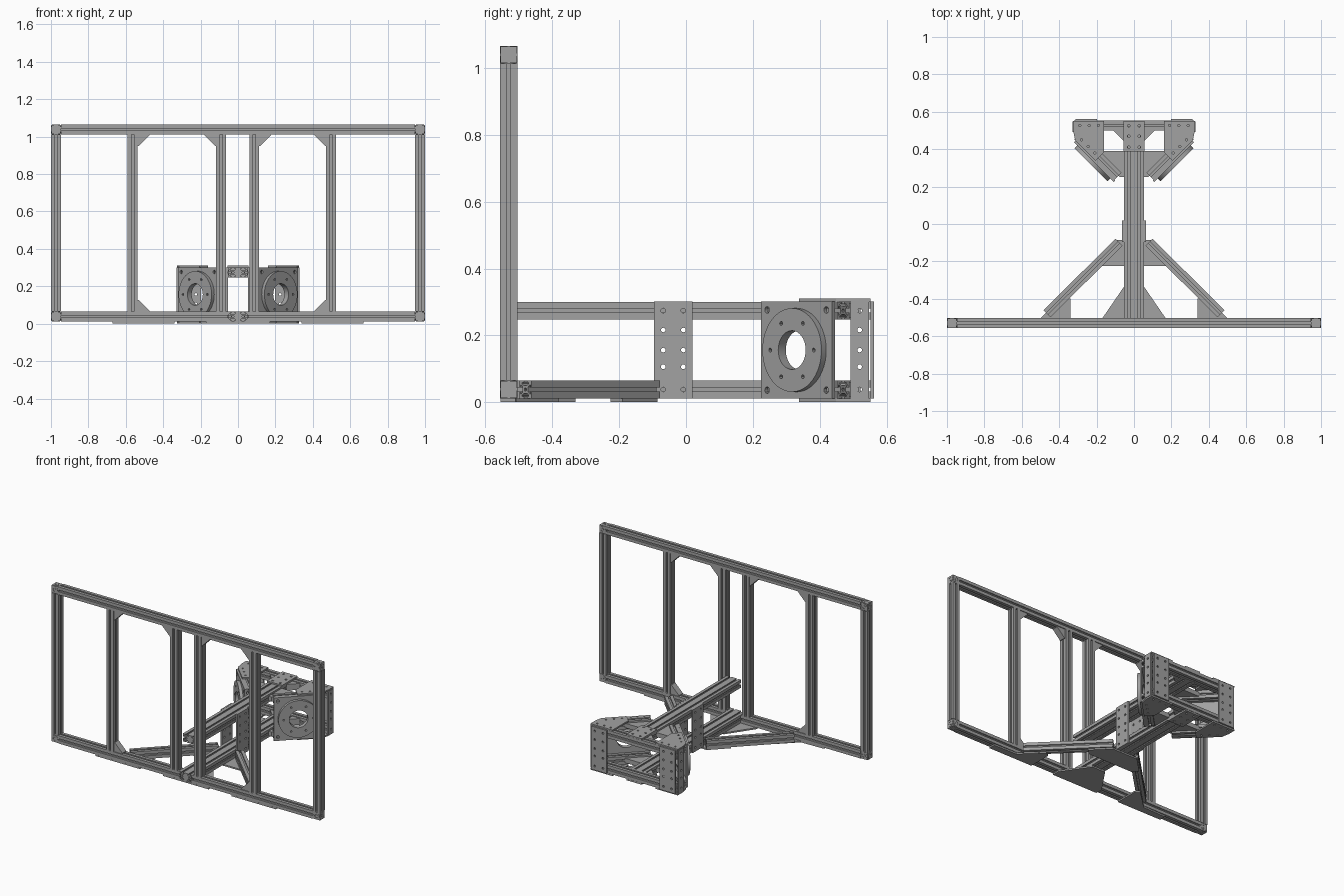
import bpy, bmesh, math
from mathutils import Matrix, Vector

if "Cube" in bpy.data.objects:
    bpy.data.objects.remove(bpy.data.objects["Cube"], do_unlink=True)


def material(name, value):
    m = bpy.data.materials.new(name)
    m.use_nodes = True
    color = (value, value, value, 1)
    m.diffuse_color = color
    m.node_tree.nodes["Principled BSDF"].inputs["Base Color"].default_value = color
    return m


GREY = material("aluminium grey", 0.36)
X, Y, Z = Vector((1, 0, 0)), Vector((0, 1, 0)), Vector((0, 0, 1))
S = 0.053          # bar side
H = S / 2
T = 0.01           # plate thickness
LOW, HIGH = 0.0385, 0.274   # heights of the two bar levels
FRONT = -0.53      # depth of the front frame


def circle(x, y, r, n=16):
    return [(x + r * math.cos(math.tau * i / n), y + r * math.sin(math.tau * i / n)) for i in range(n)]


def extrude(name, loops, depth, origin, u, v):
    """Fill closed loops (outline and holes) in the u, v plane and thicken them about the origin."""
    curve = bpy.data.curves.new(name, 'CURVE')
    curve.dimensions = '2D'
    curve.fill_mode = 'BOTH'
    curve.extrude = depth / 2
    for loop in loops:
        sp = curve.splines.new('POLY')
        sp.points.add(len(loop) - 1)
        for p, (x, y) in zip(sp.points, loop):
            p.co = (x, y, 0, 1)
        sp.use_cyclic_u = True
    temp = bpy.data.objects.new(name + "_curve", curve)
    bpy.context.collection.objects.link(temp)
    graph = bpy.context.evaluated_depsgraph_get()
    mesh = bpy.data.meshes.new_from_object(temp.evaluated_get(graph))
    bpy.data.objects.remove(temp, do_unlink=True)
    bpy.data.curves.remove(curve)
    n = u.cross(v)
    place = Matrix((u, v, n)).transposed().to_4x4()
    place.translation = Vector(origin)
    bm = bmesh.new()
    bm.from_mesh(mesh)
    bmesh.ops.remove_doubles(bm, verts=bm.verts, dist=0.00005)
    bm.transform(place)
    bmesh.ops.recalc_face_normals(bm, faces=bm.faces)
    bm.to_mesh(mesh)
    bm.free()
    mesh.name = name
    mesh.materials.clear()
    mesh.materials.append(GREY)
    ob = bpy.data.objects.new(name, mesh)
    bpy.context.collection.objects.link(ob)
    bpy.ops.object.select_all(action='DESELECT')
    ob.select_set(True)
    bpy.context.view_layer.objects.active = ob
    bpy.ops.object.shade_smooth_by_angle(angle=math.radians(30))
    return ob


def section(cells):
    """Slotted bar cross-section, one or two cells wide."""
    half = [(-0.006, 0), (-0.006, 0.006), (-0.014, 0.006), (-0.014, 0.009), (-0.007, 0.0145)]
    slot = half + [(-t, d) for t, d in reversed(half)]
    w = cells * H
    centres = [(i - (cells - 1) / 2) * S for i in range(cells)]
    top = [(-w, H)] + [(c + t, H - d) for c in centres for t, d in slot]
    right = [(w, H)] + [(w - d, -t) for t, d in slot]
    outline = top + right + [(-x, -y) for x, y in top + right]
    return [outline] + [circle(c, 0, 0.005, 10) for c in centres]


def bar(name, a, b, cells=1, up=Z):
    a, b = Vector(a), Vector(b)
    n = (b - a).normalized()
    extrude(name, section(cells), (b - a).length, (a + b) / 2, up.cross(n), up)


def grid_holes(xs, ys, r=0.007):
    return [circle(x, y, r, 12) for x in xs for y in ys]


def rect(w, h):
    return [(-w, -h), (w, -h), (w, h), (-w, h)]


def flat(name, points, z, side=1, holes=(), depth=T):
    """Horizontal plate, mirrored over x when side is -1."""
    loops = [[(side * x, y) for x, y in points]]
    loops += [circle(side * x, y, 0.006, 12) for x, y in holes]
    extrude(name, loops, depth, (0, 0, z), X, Y)


# front frame: rails, posts and corner cubes
bar("top_rail", (-0.947, FRONT, HIGH + 0.7645), (0.947, FRONT, HIGH + 0.7645))
for s in (-1, 1):
    bar("bottom_rail", (s * 0.054, FRONT, LOW), (s * 0.947, FRONT, LOW))
for x in (-0.973, -0.563, -0.09, 0.087, 0.497, 0.973):
    bar("post", (x, FRONT, LOW + H), (x, FRONT, 1.012), up=Y)
for s in (-1, 1):
    for z in (LOW, 1.0385):
        c = Vector((s * 0.973, FRONT, z))
        extrude("corner_cube", [rect(0.025, 0.025)], 0.05, c, X, Y)
        for u, v in ((X, Y), (Y, Z), (Z, X)):
            for e in (-1, 1):
                at = c + u.cross(v) * e * 0.02575
                extrude("corner_ring", [circle(0, 0, 0.021, 24), circle(0, 0, 0.013, 24)], 0.0015, at, u, v)
                extrude("corner_bolt", [circle(0, 0, 0.008)], 0.0015, at, u, v)

# corner brackets of the frame
for x, s, ends in ((-0.563, 1, "both"), (-0.09, -1, "top"), (0.087, 1, "top"), (0.497, -1, "both")):
    for z, d in ((1.012, -1), (LOW + H, 1)):
        if d < 0 or ends == "both":
            tri = [(0, 0), (s * 0.062, 0), (s * 0.062, d * 0.005), (s * 0.005, d * 0.062), (0, d * 0.062)]
            extrude("frame_bracket", [tri], 0.042, (x + s * H, FRONT, z), X, Z)

# long double beams running back, and the cross bars at the rear
bar("lower_beam", (0, -0.556, LOW), (0, 0.5, LOW), 2)
bar("upper_beam", (0, -0.51, HIGH), (0, 0.5, HIGH), 2)
for z in (LOW, HIGH):
    bar("rear_cross_bar", (-0.32, 0.5265, z), (0.32, 0.5265, z))

# base plates
flat("front_base_plate", [(-0.17, -0.555), (0.17, -0.555), (0.17, -0.505), (0.05, -0.33),
                          (-0.05, -0.33), (-0.17, -0.505)], 0.006)
flat("middle_base_plate", [(-0.17, -0.225), (0.17, -0.225), (0.2, -0.19), (0.095, -0.085),
                           (-0.095, -0.085), (-0.2, -0.19)], 0.006)

HOLE_ROWS = [-0.118, -0.05, 0, 0.06, 0.118]
mid_z = (LOW + HIGH) / 2
for s in (-1, 1):
    # diagonal floor braces with their foot plates
    bar("floor_brace", (s * 0.465, -0.48, LOW), (s * 0.08, -0.097, LOW))
    flat("brace_foot_plate", [(0.34, -0.555), (0.67, -0.555), (0.67, -0.51), (0.5, -0.505),
                              (0.47, -0.475), (0.37, -0.38), (0.34, -0.4)], 0.006, s)

    # upright plates tying the two beams together
    extrude("side_plate", [rect(0.057, 0.145)] + grid_holes((-0.03, 0.03), HOLE_ROWS), T,
            (s * (S + 0.005), -0.038, mid_z), Y, Z)

    # rear end and back plates
    extrude("rear_end_plate", [rect(0.028, 0.145)] + grid_holes((0,), HOLE_ROWS), T,
            (s * 0.323, 0.519, mid_z), Y, Z)
    extrude("rear_back_plate", [rect(0.057, 0.145)] + grid_holes((-0.03, 0.03), HOLE_ROWS), T,
            (s * 0.255, 0.557, mid_z), X, Z)

    # angled motor mount: bars, square plate and round flange
    along = Vector((s, 1, 0)).normalized()
    out = Vector((s, -1, 0)).normalized()
    for z in (LOW, HIGH):
        bar("mount_bar", (s * 0.085, 0.255, z), (s * 0.3, 0.47, z))
        flat("mount_web", [(0.05, 0.39), (0.2, 0.39), (0.075, 0.25), (0.05, 0.25)], z, s, depth=0.03)
        flat("beam_wedge", [(0.05, 0.5), (0.112, 0.5), (0.05, 0.438)], z, s, depth=0.042)
    centre = Vector((s * 0.188, 0.358, mid_z))
    extrude("motor_plate", [rect(0.15, 0.145), circle(0, 0, 0.058, 40)]
            + grid_holes((-0.125, 0.125), (-0.12, 0.12), 0.01), 0.012, centre + out * 0.0325, along, Z)
    bolts = [circle(0.092 * math.cos(a), 0.092 * math.sin(a), 0.006, 12)
             for a in (math.pi * k / 3 for k in range(6))]
    extrude("motor_flange", [circle(0, 0, 0.125, 48), circle(0, 0, 0.058, 40)] + bolts, 0.02,
            centre + out * 0.0485, along, Z)

# joining plates above and below the rear head
for z in (0.006, HIGH + H + 0.005):
    extrude("centre_join_plate", [rect(0.057, 0.082)] + grid_holes((-0.028, 0.028), (-0.06, 0, 0.055)), T,
            (0, 0.47, z), X, Y)
    for s in (-1, 1):
        flat("corner_join_plate", [(0.16, 0.552), (0.325, 0.552), (0.325, 0.5), (0.315, 0.448),
                                   (0.205, 0.338), (0.16, 0.383)], z, s,
             [(0.19, 0.527), (0.24, 0.527), (0.29, 0.527), (0.21, 0.38), (0.245, 0.415), (0.28, 0.45)])
